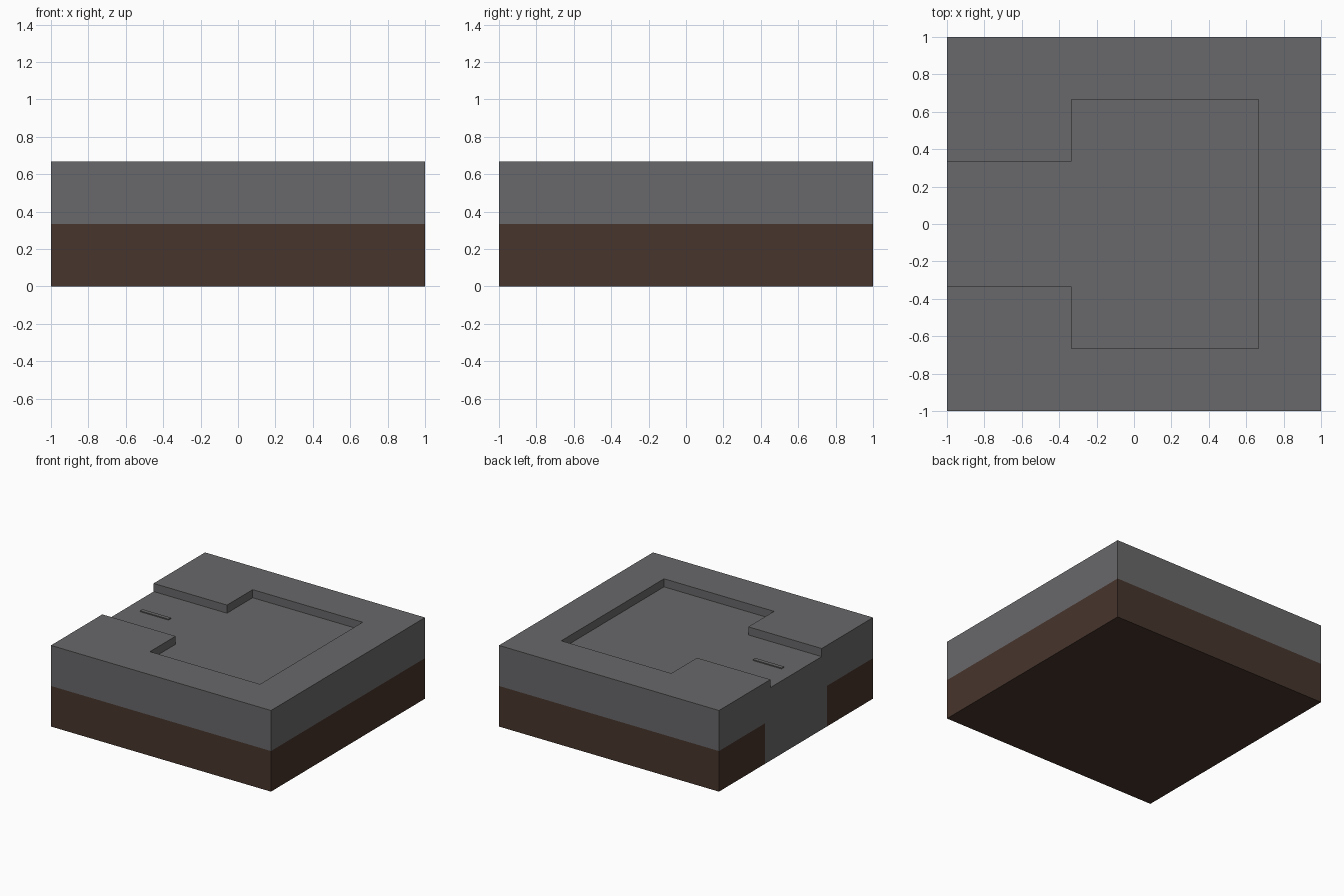
import bpy, bmesh

if "Cube" in bpy.data.objects:
    bpy.data.objects.remove(bpy.data.objects["Cube"])


def material(name, colour):
    m = bpy.data.materials.new(name)
    m.diffuse_color = (*colour, 1)
    m.use_nodes = True
    m.node_tree.nodes["Principled BSDF"].inputs["Base Color"].default_value = m.diffuse_color
    return m


STONE = material("dark grey", (0.14, 0.14, 0.145))
SOIL = material("dark brown", (0.063, 0.035, 0.025))


def prism(name, profile, z0, z1, mats):
    """Extrude a flat outline from z0 up to z1."""
    bm = bmesh.new()
    base = bm.faces.new([bm.verts.new((x, y, z0)) for x, y in profile])
    top = bmesh.ops.extrude_face_region(bm, geom=[base], use_keep_orig=True)["geom"]
    for v in top:
        if isinstance(v, bmesh.types.BMVert):
            v.co.z = z1
    bmesh.ops.recalc_face_normals(bm, faces=bm.faces)
    mesh = bpy.data.meshes.new(name)
    bm.to_mesh(mesh)
    bm.free()
    ob = bpy.data.objects.new(name, mesh)
    bpy.context.collection.objects.link(ob)
    for m in mats:
        mesh.materials.append(m)
    return ob


def rect(x0, x1, y0, y1):
    return [(x0, y0), (x1, y0), (x1, y1), (x0, y1)]


T = 1 / 3
FLOOR = 0.60

# brown base, with a grey patch on the face below the channel
base = prism("soil_base", rect(-1, 1, -1, 1), 0, T, [SOIL, STONE])
bm = bmesh.new()
bm.from_mesh(base.data)
for y in (-0.4, 0.4):
    bmesh.ops.bisect_plane(bm, geom=bm.verts[:] + bm.edges[:] + bm.faces[:],
                           plane_co=(0, y, 0), plane_no=(0, 1, 0))
bm.normal_update()
for f in bm.faces:
    if f.normal.x < -0.9 and abs(f.calc_center_median().y) < 0.4:
        f.material_index = 1
bm.to_mesh(base.data)
bm.free()

# grey slab with a sunken basin and a channel open to the left
slab = prism("stone_slab", rect(-1, 1, -1, 1), T, 2 * T, [STONE])
half = [(-1.2, T), (-T, T), (-T, 2 * T), (2 * T, 2 * T)]
outline = half + [(x, -y) for x, y in reversed(half)]
cutter = prism("basin_cutter", outline, FLOOR, 1.0, [STONE])
cutter.hide_render = True
mod = slab.modifiers.new("basin", "BOOLEAN")
mod.operation = "DIFFERENCE"
mod.solver = "EXACT"
mod.object = cutter
bpy.context.view_layer.objects.active = slab
bpy.ops.object.modifier_apply(modifier=mod.name)
bpy.data.objects.remove(cutter)

# thin raised strip on the channel floor
prism("channel_strip", rect(-0.88, -0.62, -0.016, 0.016), FLOOR - 0.005, FLOOR + 0.008, [STONE])
